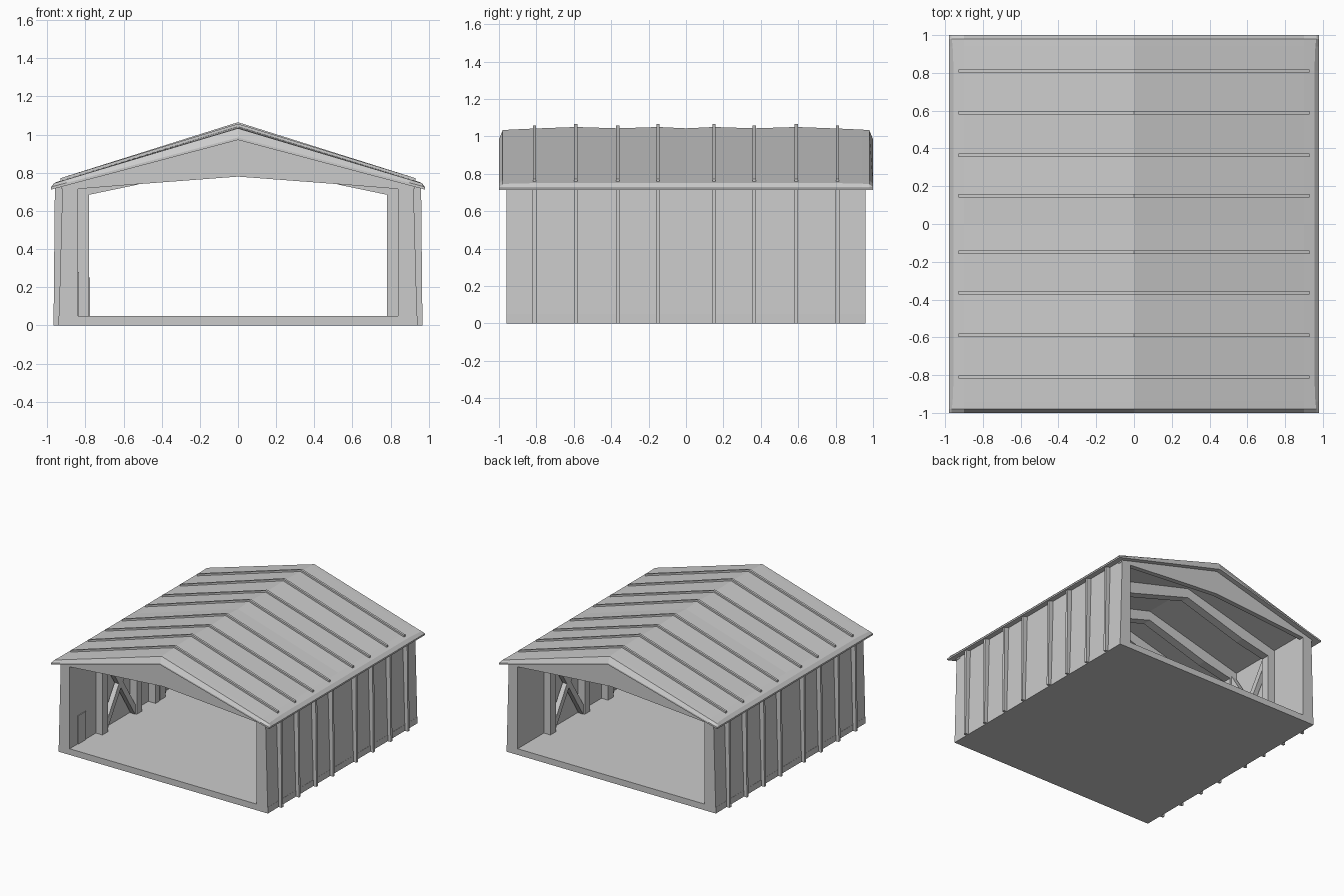
import bpy, bmesh, math
from mathutils import Vector

cube = bpy.data.objects.get("Cube")
if cube:
    bpy.data.objects.remove(cube, do_unlink=True)

grey = bpy.data.materials.new("light_grey_metal")
grey.use_nodes = True
grey.diffuse_color = (0.6, 0.6, 0.6, 1)
grey.node_tree.nodes["Principled BSDF"].inputs["Base Color"].default_value = (0.6, 0.6, 0.6, 1)


def finish(name, bm):
    bmesh.ops.remove_doubles(bm, verts=bm.verts, dist=0.0001)
    bmesh.ops.recalc_face_normals(bm, faces=bm.faces)
    mesh = bpy.data.meshes.new(name)
    bm.to_mesh(mesh)
    bm.free()
    mesh.materials.append(grey)
    obj = bpy.data.objects.new(name, mesh)
    bpy.context.collection.objects.link(obj)
    return obj


def loft(name, sections):
    """Join closed (x, z) sections along y, with capped ends."""
    bm = bmesh.new()
    rings = [[bm.verts.new((x, y, z)) for x, z in pts] for y, pts in sections]
    n = len(rings[0])
    for a, b in zip(rings, rings[1:]):
        for i in range(n):
            j = (i + 1) % n
            bm.faces.new((a[i], a[j], b[j], b[i]))
    bm.faces.new(rings[0])
    bm.faces.new(rings[-1])
    return finish(name, bm)


def prism(name, pts, y0, y1):
    return loft(name, [(y0, pts), (y1, pts)])


def flip(pts):
    return [(-x, z) for x, z in pts]


def span(lower, upper):
    """Symmetric section from half lines that run from the middle outward."""
    return lower[::-1] + flip(lower[1:]) + flip(upper)[::-1][:-1] + upper


def beam(name, a, b, width, depth):
    """Flat bar in a plane of constant x."""
    a, b = Vector(a), Vector(b)
    side = (b - a).cross(Vector((1, 0, 0))).normalized() * width / 2
    out = Vector((depth / 2, 0, 0))
    bm = bmesh.new()
    ends = [[bm.verts.new(p + s * side + t * out)
             for s, t in ((-1, -1), (1, -1), (1, 1), (-1, 1))] for p in (a, b)]
    for i in range(4):
        j = (i + 1) % 4
        bm.faces.new((ends[0][i], ends[0][j], ends[1][j], ends[1][i]))
    for e in ends:
        bm.faces.new(e)
    return finish(name, bm)


# Floor slab
prism("floor_slab", [(-.94, 0), (.94, 0), (.94, .05), (-.94, .05)], -.96, .96)

# Thick side walls leaning slightly inward
wall = [(.94, 0), (.92, .735), (.84, .755), (.84, 0)]
prism("left_wall", wall, -.96, .96)
prism("right_wall", flip(wall), -.96, .96)


# Roof shell with a bevelled fascia and a gently waving ridge
def roof_section(ridge, eave, lip):
    slope = (ridge - eave) / lip
    upper = [(0, ridge), (.9, ridge - .9 * slope), (lip, eave), (.98, .725)]
    return span([(0, .972), (.98, .712)], upper)


stations = [(.98, 1.033, .745, .965), (.94, 1.036, .747, .96), (.81, 1.042, .75, .955),
            (.59, 1.05, .75, .955), (.365, 1.043, .75, .955), (.15, 1.05, .75, .955)]
half = [(1.0, roof_section(.985, .73, .965))]
half += [(y, roof_section(r, e, l)) for y, r, e, l in stations]
loft("roof", [(-y, s) for y, s in half] + [(0, roof_section(1.043, .75, .955))] + half[::-1])

# Gable panels above the openings
gable = span([(0, .78), (.53, .74), (.84, .715), (.925, .715)], [(0, .98), (.925, .73)])
for name, y in (("front_gable", -.94), ("back_gable", .94)):
    prism(name, gable, y - .02, y + .02)

# Standing ribs over the roof and down the walls
wall_rib = [(.93, 0), (.967, 0), (.96, .725), (.91, .725)]
for sy in (-1, 1):
    for i, (y, top) in enumerate(((.81, 1.057), (.59, 1.065), (.365, 1.057), (.15, 1.065))):
        y *= sy
        tag = f"{'front' if sy < 0 else 'back'}_{i + 1}"
        prism("roof_rib_" + tag, span([(0, 1.02), (.93, .735)], [(0, top), (.93, .772)]),
              y - .009, y + .009)
        for side, pts in (("left", wall_rib), ("right", flip(wall_rib))):
            prism(f"{side}_wall_rib_{tag}", pts, y - .01, y + .01)

# Portal frames: columns with haunched rafters
frame = span([(0, .895), (.53, .737), (.78, .685), (.78, .04), (.85, .04)],
             [(0, .98), (.85, .75)])
for i, y in enumerate((-.59, -.15, .15, .59)):
    prism(f"portal_frame_{i + 1}", frame, y - .035, y + .035)

# Crossed wall braces in the bays near each end
for side, x in (("left", .812), ("right", -.812)):
    for end, sy in (("front", -1), ("back", 1)):
        for k, (za, zb) in enumerate(((.06, .69), (.69, .06))):
            beam(f"{side}_{end}_brace_{k + 1}", (x, sy * .57, za), (x, sy * .17, zb), .045, .04)

# Small service hatch on the right wall and a low box behind the frame
prism("service_hatch", [(-.845, .05), (-.834, .05), (-.834, .28), (-.845, .28)], -.86, -.76)
prism("utility_box", [(-.845, .05), (-.775, .05), (-.775, .25), (-.845, .25)], .05, .1)
